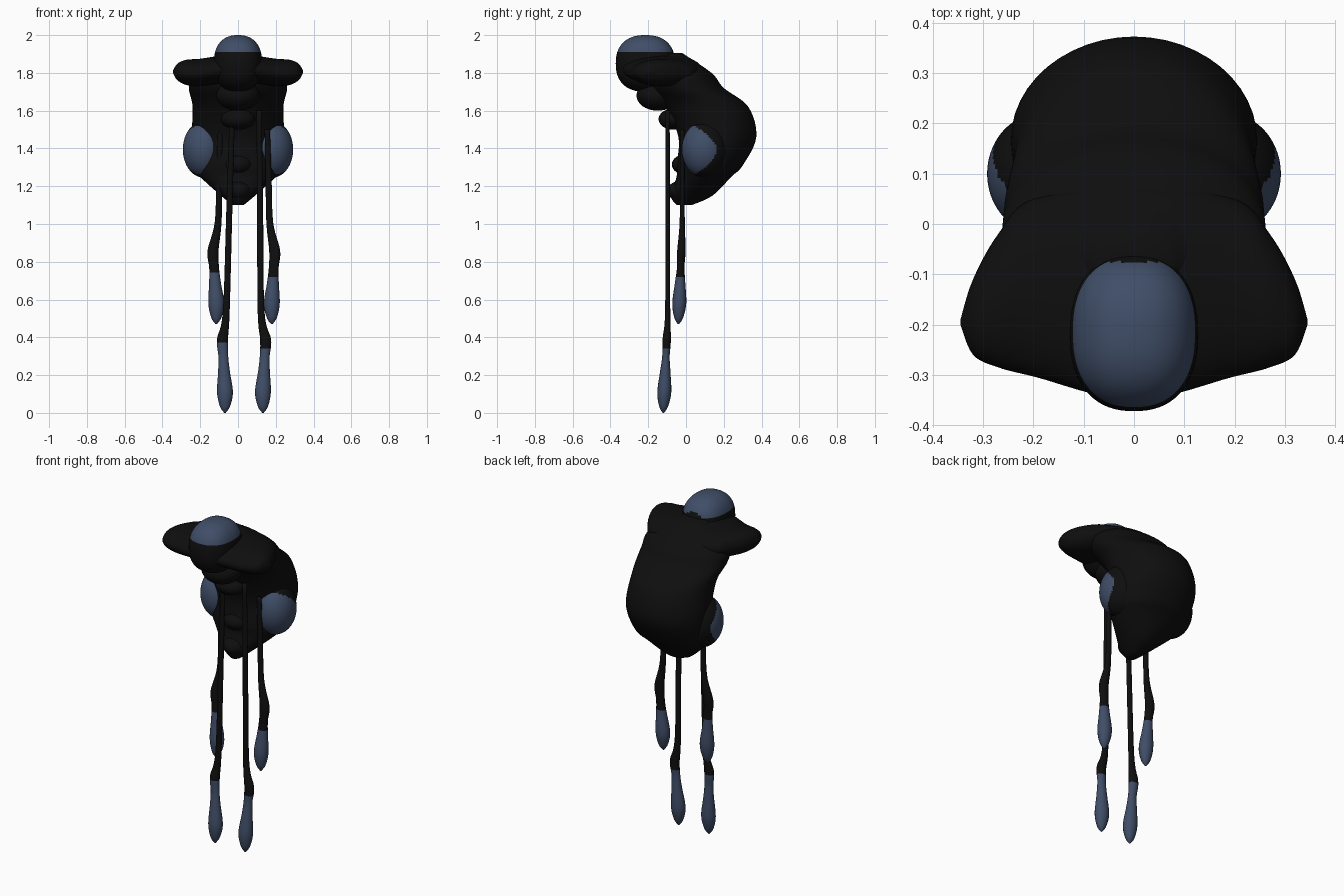
import bpy, math
from mathutils import Vector

if "Cube" in bpy.data.objects:
    bpy.data.objects.remove(bpy.data.objects["Cube"])


def material(name, rgb):
    m = bpy.data.materials.new(name)
    m.diffuse_color = (*rgb, 1)
    m.use_nodes = True
    m.node_tree.nodes["Principled BSDF"].inputs["Base Color"].default_value = m.diffuse_color
    return m


BLACK = material("black skin", (0.0045, 0.0045, 0.0045))
BLUE = material("slate blue", (0.05, 0.075, 0.135))


def finish(name, verts, faces, is_blue=None):
    """Make a smooth object; faces whose centre passes is_blue are blue."""
    me = bpy.data.meshes.new(name)
    me.from_pydata(verts, [], faces)
    me.materials.append(BLACK)
    me.materials.append(BLUE)
    for p in me.polygons:
        p.use_smooth = True
        if is_blue and is_blue(p.center):
            p.material_index = 1
    ob = bpy.data.objects.new(name, me)
    bpy.context.collection.objects.link(ob)
    return ob


def smooth_path(rows, steps):
    """Catmull-Rom interpolation of rows of numbers."""
    out = []
    for i in range(len(rows) - 1):
        quad = (rows[max(i - 1, 0)], rows[i], rows[i + 1], rows[min(i + 2, len(rows) - 1)])
        for s in range(steps):
            t = s / steps
            out.append([0.5 * (2 * b + (c - a) * t + (2 * a - 5 * b + 4 * c - d) * t * t
                               + (3 * b - a - 3 * c + d) * t ** 3)
                        for a, b, c, d in zip(*quad)])
    return out + [list(rows[-1])]


def skin(name, rings, is_blue=None):
    """Join equal rings of points and cap both ends."""
    n = len(rings[0])
    faces = [(i * n + k, i * n + (k + 1) % n, (i + 1) * n + (k + 1) % n, (i + 1) * n + k)
             for i in range(len(rings) - 1) for k in range(n)]
    last = (len(rings) - 1) * n
    faces += [tuple(reversed(range(n))), tuple(range(last, last + n))]
    return finish(name, [p for r in rings for p in r], faces, is_blue)


def loft(name, rows, along_x=False, sides=32, steps=4, is_blue=None):
    """Rows: (position on axis, centre 1, radius 1, centre 2, radius 2)."""
    rings = []
    for t, c1, r1, c2, r2 in smooth_path(rows, steps):
        ring = []
        for k in range(sides):
            a = 2 * math.pi * k / sides
            u = c1 + max(r1, 0.001) * math.cos(a)
            v = c2 + max(r2, 0.001) * math.sin(a)
            ring.append((t, u, v) if along_x else (u, v, t))
        rings.append(ring)
    return skin(name, rings, is_blue)


def blob(name, centre, radii, is_blue=None, power=1.0, seg=48):
    """Ellipsoid; power below 1 makes it boxier."""
    def sp(x):
        return math.copysign(abs(x) ** power, x)
    rows, rings = seg // 2, []
    for i in range(rows + 1):
        th = math.pi * min(max(i, 0.02), rows - 0.02) / rows
        ring = []
        for k in range(seg):
            a = 2 * math.pi * k / seg
            d = (sp(math.sin(th)) * sp(math.cos(a)), sp(math.sin(th)) * sp(math.sin(a)),
                 -sp(math.cos(th)))
            ring.append(Vector(c + r * e for c, r, e in zip(centre, radii, d)))
        rings.append(ring)
    return skin(name, rings, is_blue)


# Hunched body: height, front y, back y, half width
profile = [(1.10, -0.05, 0.03, 0.03), (1.15, -0.08, 0.14, 0.09), (1.25, -0.05, 0.24, 0.20),
           (1.31, -0.05, 0.30, 0.235), (1.46, -0.04, 0.372, 0.245), (1.62, -0.11, 0.33, 0.24),
           (1.72, -0.18, 0.20, 0.26), (1.80, -0.20, 0.135, 0.24), (1.905, -0.13, -0.02, 0.07)]
loft("body", [(z, 0, w, (f + b) / 2, (b - f) / 2) for z, f, b, w in profile],
     sides=48, steps=6)

# Wide brim, mirrored to both sides: x, front y, back y, bottom z, top z
half = [(0.0, -0.35, 0.08, 1.75, 1.90), (0.20, -0.303, 0.05, 1.73, 1.875),
        (0.27, -0.285, -0.02, 1.735, 1.87), (0.32, -0.26, -0.11, 1.76, 1.85),
        (0.345, -0.20, -0.19, 1.80, 1.81)]
brim = [(-x, *r) for x, *r in reversed(half[1:])] + half
loft("brim", [(x, (f + b) / 2, (b - f) / 2, (l + h) / 2, (h - l) / 2)
              for x, f, b, l, h in brim], along_x=True, steps=6)

# Domed head with blue cap
blob("head", (0, -0.215, 1.85), (0.128, 0.157, 0.15),
     lambda c: c.z > 1.905 and c.y < -0.075, power=0.85, seg=72)

# Jaw, throat folds and belly folds
blob("jaw", (0, -0.15, 1.68), (0.115, 0.112, 0.08))
blob("throat", (0, -0.07, 1.555), (0.09, 0.075, 0.055))
blob("upper_belly_fold", (0, 0.0, 1.315), (0.08, 0.075, 0.055))
blob("lower_belly_fold", (0, -0.02, 1.175), (0.07, 0.08, 0.055))

# Side bulges, blue towards the front
for side, label in ((-1, "left"), (1, "right")):
    blob(label + "_bulge", (side * 0.18, 0.10, 1.395), (0.112, 0.122, 0.15),
         lambda c: c.y < 0.16 - 7 * (c.z - 1.39) ** 2, seg=72)

# Club shape shared by all tentacles: height above the tip, half width
CLUB = [(0, 0.004), (0.035, 0.027), (0.11, 0.042), (0.22, 0.031), (0.30, 0.026),
        (0.39, 0.029), (0.54, 0.018)]


def tentacle(name, tip, top, blue_top, y_tip, y_top, x_tip, x_knee, x_thigh, x_top):
    """Thin hanging strand with a swollen knee and a blue club tip."""
    def x_at(h):
        if h < 0.39:
            return x_tip + (x_knee - x_tip) * max(0, (h - 0.11) / 0.28)
        if h < 0.54:
            return x_knee + (x_thigh - x_knee) * (h - 0.39) / 0.15
        return x_thigh + (x_top - x_thigh) * (h - 0.54) / (top - tip - 0.54)
    rows = []
    for h, r in CLUB + [((top - tip + 0.54) / 2, 0.016), (top - tip, 0.014)]:
        y = y_tip + (y_top - y_tip) * min(1, h / 0.5)
        rows.append((tip + h, x_at(h), r, y, r * (0.88 if h < 0.25 else 0.76)))
    loft(name, rows, sides=16, steps=6, is_blue=lambda c: c.z < blue_top)


tentacle("front_left_tentacle", 0, 1.6, 0.365, -0.12, -0.097, -0.069, -0.082, -0.062, -0.03)
tentacle("front_right_tentacle", 0, 1.6, 0.335, -0.12, -0.097, 0.132, 0.146, 0.122, 0.112)
tentacle("rear_left_tentacle", 0.47, 1.5, 0.75, -0.04, -0.02, -0.115, -0.132, -0.105, -0.093)
tentacle("rear_right_tentacle", 0.47, 1.5, 0.715, -0.04, -0.02, 0.179, 0.194, 0.168, 0.155)
